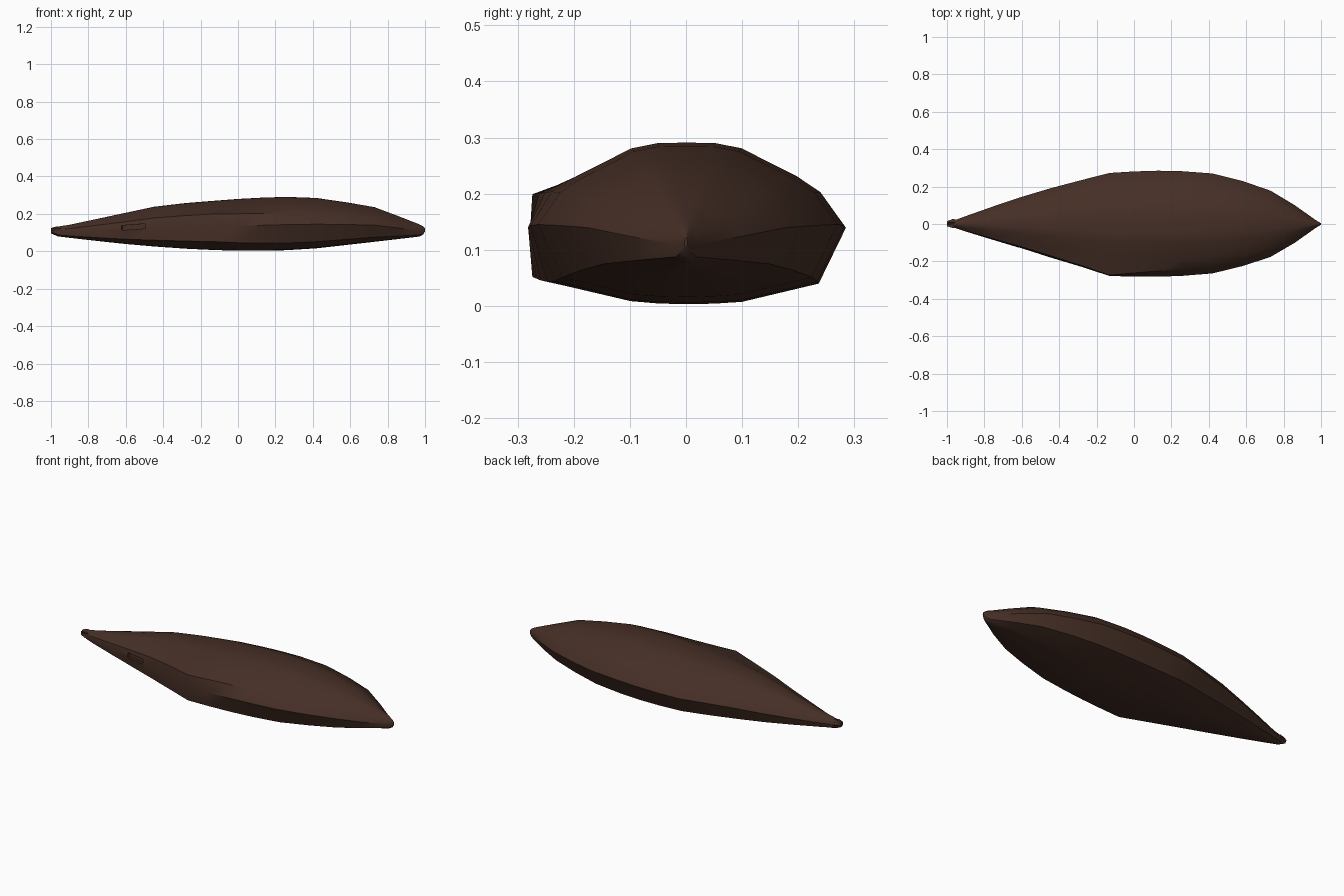
import bpy, bmesh, math

if "Cube" in bpy.data.objects:
    bpy.data.objects.remove(bpy.data.objects["Cube"])

brown = bpy.data.materials.new("dark_brown")
brown.diffuse_color = (0.060, 0.028, 0.019, 1)
brown.use_nodes = True
brown.node_tree.nodes["Principled BSDF"].inputs["Base Color"].default_value = brown.diffuse_color


def make(name, verts, faces, angle=30):
    me = bpy.data.meshes.new(name)
    me.from_pydata(verts, [], faces)
    me.materials.append(brown)
    ob = bpy.data.objects.new(name, me)
    bpy.context.collection.objects.link(ob)
    bm = bmesh.new()
    bm.from_mesh(me)
    bmesh.ops.recalc_face_normals(bm, faces=bm.faces)
    bm.to_mesh(me)
    bm.free()
    bpy.ops.object.select_all(action='DESELECT')
    ob.select_set(True)
    bpy.context.view_layer.objects.active = ob
    bpy.ops.object.shade_smooth_by_angle(angle=math.radians(angle))
    return ob


def loft(name, rings, angle=30):
    n = len(rings[0])
    verts = [p for r in rings for p in r]
    faces = [(i * n + j, i * n + (j + 1) % n, (i + 1) * n + (j + 1) % n, (i + 1) * n + j)
             for i in range(len(rings) - 1) for j in range(n)]
    faces += [tuple(range(n)), tuple(range(len(verts) - n, len(verts)))]
    return make(name, verts, faces, angle)


# Half sections (width fraction, height fraction): rounded side and squared side
ROUND = [(0, 1), (.18, .998), (.35, .965), (.7, .79), (.85, .69),
         (1, .48), (.83, .13), (.35, .015), (.18, .004), (0, 0)]
BOXED = [(0, 1), (.18, .995), (.36, .96), (.66, .84), (.985, .73),
         (1, .48), (.985, .17), (.35, .03), (.18, .008), (0, 0)]

# Stations: x, left width (+y), right width (-y), top z, bottom z, squareness of -y side
STATIONS = [
    (-0.965, .018, .018, .132, .080, 0.2),
    (-0.90, .042, .040, .142, .072, 0.4),
    (-0.75, .095, .086, .174, .055, 0.5),
    (-0.60, .145, .131, .206, .039, 0.6),
    (-0.45, .190, .178, .238, .026, 0.7),
    (-0.28, .235, .229, .258, .014, 0.9),
    (-0.13, .273, .278, .270, .007, 1.0),
    (0.00, .281, .281, .280, .003, 0.6),
    (0.13, .285, .282, .287, .003, 0.3),
    (0.26, .282, .277, .291, .006, 0.1),
    (0.42, .270, .264, .285, .016, 0),
    (0.58, .230, .225, .262, .034, 0),
    (0.73, .178, .176, .236, .051, 0),
    (0.86, .100, .100, .187, .066, 0),
    (0.97, .022, .022, .144, .079, 0),
    (0.99, .010, .010, .133, .090, 0),
    (1.00, .003, .003, .122, .106, 0),
]


def section(x, wl, wr, zt, zb, box):
    left = [(x, u * wl, zb + v * (zt - zb)) for u, v in ROUND]
    right = []
    for (u, v), (bu, bv) in zip(ROUND, BOXED):
        uu, vv = u + (bu - u) * box, v + (bv - v) * box
        right.append((x, -uu * wr, zb + vv * (zt - zb)))
    return left + right[-2:0:-1]


# Main pod
pod = loft("pod_body", [section(*s) for s in STATIONS])

# Shallow slit in the -y side near the stem
bpy.ops.mesh.primitive_cube_add(size=1, location=(-0.56, -0.143, 0.130),
                                rotation=(0, math.radians(-4), math.radians(-17)))
cutter = bpy.context.object
cutter.name = "slit_cutter"
cutter.scale = (0.13, 0.03, 0.025)
cutter.hide_render = True
cutter.hide_set(True)
mod = pod.modifiers.new("slit", 'BOOLEAN')
mod.operation = 'DIFFERENCE'
mod.object = cutter

# Crinkled stem end: a flared star-shaped stub
def star(x, ro, ri, zc):
    return [(x, (ro if k % 2 == 0 else ri) * math.cos(k * math.pi / 5),
             zc + (ro if k % 2 == 0 else ri) * math.sin(k * math.pi / 5)) for k in range(10)]


loft("stem_stub", [star(-0.93, .020, .016, .108), star(-0.968, .027, .016, .108),
                   star(-1.0, .015, .009, .110)], 20)
